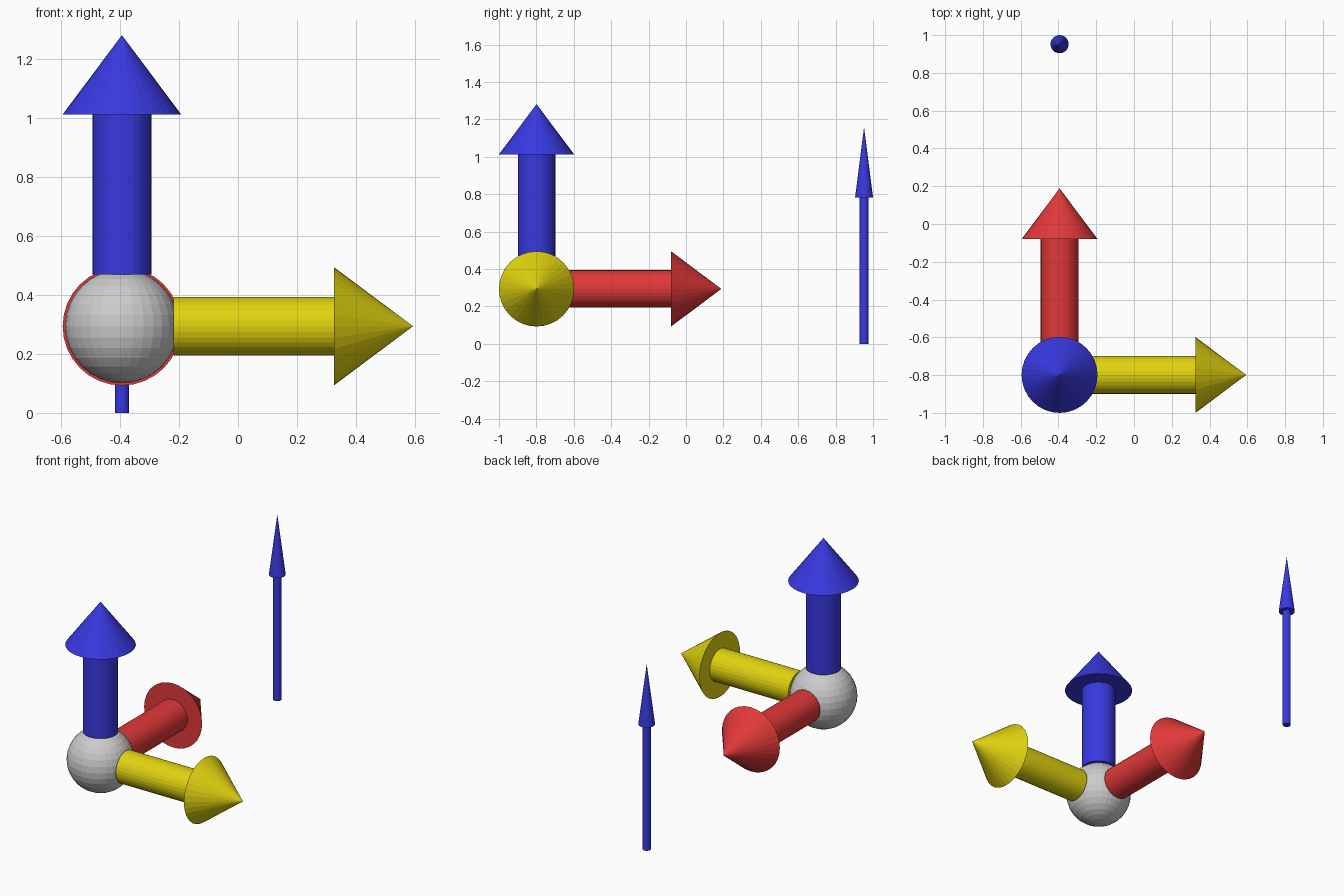
import bpy
from math import pi
from mathutils import Vector, Euler

if "Cube" in bpy.data.objects:
    bpy.data.objects.remove(bpy.data.objects["Cube"])


def material(name, rgb):
    m = bpy.data.materials.new(name)
    m.diffuse_color = (*rgb, 1)
    m.use_nodes = True
    m.node_tree.nodes["Principled BSDF"].inputs["Base Color"].default_value = m.diffuse_color
    return m


BLUE = material("blue", (0.04, 0.04, 0.75))
RED = material("red", (0.75, 0.04, 0.04))
YELLOW = material("yellow", (0.75, 0.65, 0.005))


def arrow(name, origin, rot, start, neck, tip, shaft_r, head_r, mat):
    """Shaft from start to neck and conical head from neck to tip, along rotated +z."""
    axis = Euler(rot).to_matrix() @ Vector((0, 0, 1))
    bpy.ops.mesh.primitive_cylinder_add(
        vertices=32, radius=shaft_r, depth=neck - start,
        location=origin + axis * (start + neck) / 2, rotation=rot)
    shaft = bpy.context.object
    shaft.name = name + "_shaft"
    bpy.ops.mesh.primitive_cone_add(
        vertices=32, radius1=head_r, radius2=0, depth=tip - neck,
        location=origin + axis * (neck + tip) / 2, rotation=rot)
    head = bpy.context.object
    head.name = name + "_head"
    for part in (shaft, head):
        part.data.materials.append(mat)


# Grey ball at the origin of the axes
centre = Vector((-0.394, -0.799, 0.294))
bpy.ops.mesh.primitive_uv_sphere_add(segments=32, ring_count=16, radius=0.193, location=centre)
bpy.context.object.name = "ball"

# Three thick axis arrows
for name, rot, mat in (("up_arrow", (0, 0, 0), BLUE),
                       ("right_arrow", (0, pi / 2, 0), YELLOW),
                       ("back_arrow", (-pi / 2, 0, 0), RED)):
    arrow(name, centre, rot, 0.175, 0.719, 0.988, 0.1, 0.201, mat)

# Separate thin arrow
arrow("thin_arrow", Vector((-0.394, 0.952, 0)), (0, 0, 0), 0, 0.783, 1.16, 0.024, 0.048, BLUE)
